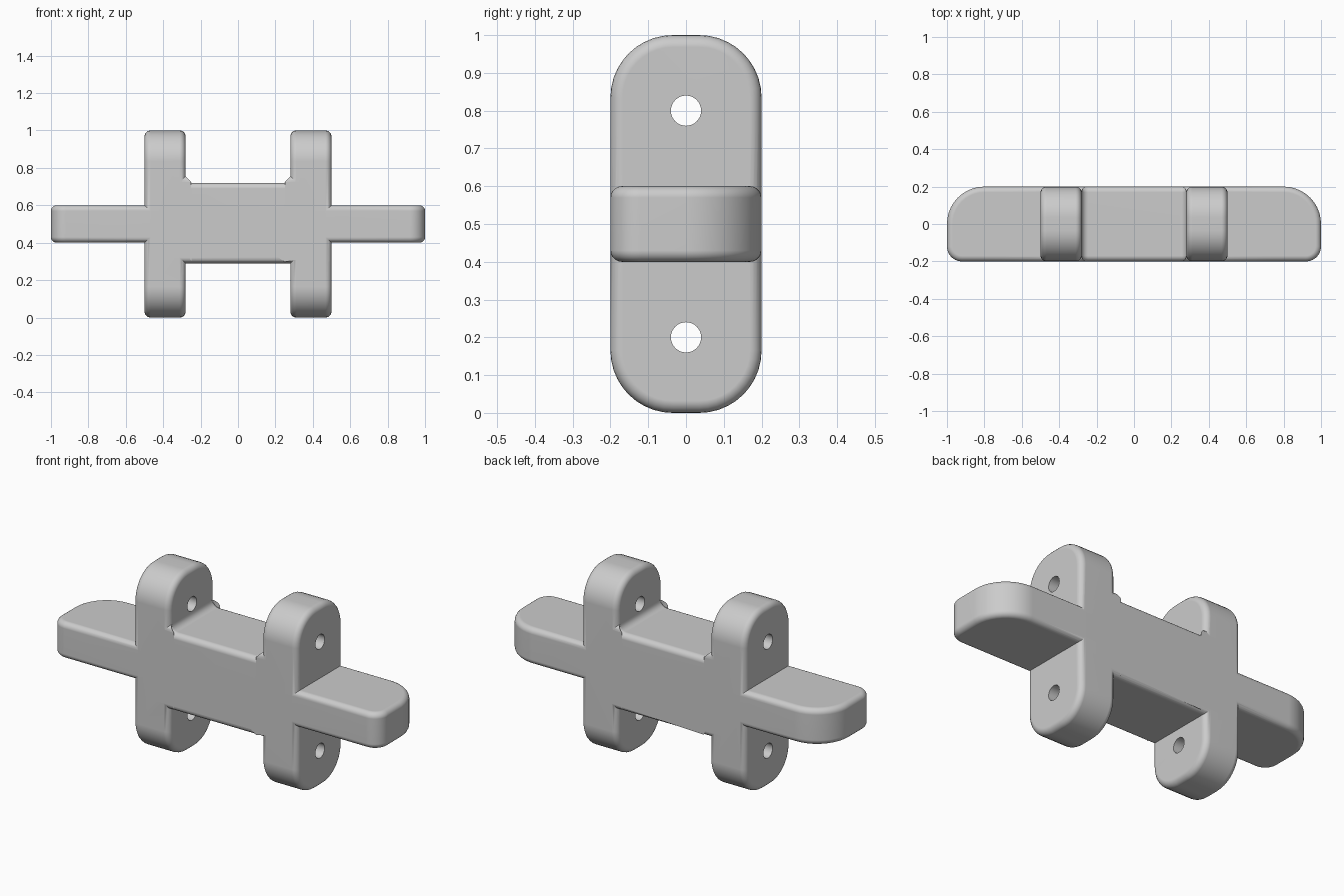
import bpy, bmesh, math
from mathutils import Vector

if "Cube" in bpy.data.objects:
    bpy.data.objects.remove(bpy.data.objects["Cube"], do_unlink=True)

GREY = (0.6, 0.6, 0.6, 1.0)
mat = bpy.data.materials.new("light_grey")
mat.use_nodes = True
mat.diffuse_color = GREY
bsdf = mat.node_tree.nodes["Principled BSDF"]
bsdf.inputs["Base Color"].default_value = GREY


def rounded(corners, seg=10):
    """Outline from (u, v, radius) right-angle corners."""
    out = []
    for i, (u, v, r) in enumerate(corners):
        p = Vector((u, v))
        if r == 0:
            out.append(p)
            continue
        da = (Vector(corners[i - 1][:2]) - p).normalized()
        db = (Vector(corners[(i + 1) % len(corners)][:2]) - p).normalized()
        c = p + r * (da + db)
        for k in range(seg + 1):
            t = math.pi / 2 * k / seg
            out.append(c - r * (db * math.cos(t) + da * math.sin(t)))
    return out


def slab(name, outline, lo, hi, place, rim):
    """Extrude an outline from lo to hi and round both rims."""
    bm = bmesh.new()
    rings = [[bm.verts.new(place(p.x, p.y, d)) for p in outline] for d in (lo, hi)]
    caps = [bm.faces.new(ring) for ring in rings]
    n = len(outline)
    for i in range(n):
        j = (i + 1) % n
        bm.faces.new((rings[0][i], rings[0][j], rings[1][j], rings[1][i]))
    bmesh.ops.recalc_face_normals(bm, faces=bm.faces[:])
    if rim:
        edges = list({e for f in caps for e in f.edges})
        bmesh.ops.bevel(bm, geom=edges, offset=rim, segments=5, profile=0.5,
                        affect='EDGES', clamp_overlap=False)
    bmesh.ops.recalc_face_normals(bm, faces=bm.faces[:])
    me = bpy.data.meshes.new(name)
    bm.to_mesh(me)
    bm.free()
    me.materials.append(mat)
    ob = bpy.data.objects.new(name, me)
    bpy.context.collection.objects.link(ob)
    return ob


def combine(target, other, operation):
    mod = target.modifiers.new(operation.lower(), 'BOOLEAN')
    mod.operation = operation
    mod.solver = 'EXACT'
    mod.object = other
    bpy.context.view_layer.objects.active = target
    bpy.ops.object.modifier_apply(modifier=mod.name)
    bpy.data.objects.remove(other, do_unlink=True)


def on_yz(u, v, d):
    return (d, u, v)


def on_xy(u, v, d):
    return (u, v, d)


def on_xz(u, v, d):
    return (u, d, v)


# Centre block, with fillets rising into the cheek plates along its top
block = rounded([(-0.4, 0.29, 0), (0.4, 0.29, 0), (0.4, 0.755, 0), (0.28, 0.755, 0),
                 (0.28, 0.72, 0.035), (-0.28, 0.72, 0.035), (-0.28, 0.755, 0),
                 (-0.4, 0.755, 0)], 6)
body = slab("bracket_body", block, -0.2, 0.2, on_xz, 0.03)

# Long horizontal bar forming both side arms, rounder at the back
bar = rounded([(-1, -0.2, 0.08), (1, -0.2, 0.08), (1, 0.2, 0.2), (-1, 0.2, 0.2)])
combine(body, slab("arm_bar", bar, 0.4, 0.6, on_xy, 0.03), 'UNION')

# Two upright cheek plates with rounded ends
cheek = rounded([(-0.2, 0, 0.165), (0.2, 0, 0.165), (0.2, 1, 0.165), (-0.2, 1, 0.165)])
for side, lo in (("left", 0.28), ("right", -0.5)):
    combine(body, slab(side + "_cheek", cheek, lo, lo + 0.22, on_yz, 0.032), 'UNION')

# Pin holes through both cheeks
for z in (0.2, 0.8):
    circle = [Vector((0.04 * math.cos(math.tau * i / 32), z + 0.04 * math.sin(math.tau * i / 32)))
              for i in range(32)]
    combine(body, slab("pin_hole", circle, -0.6, 0.6, on_yz, 0), 'DIFFERENCE')

# Smooth rounded edges, crisp creases
bpy.ops.object.select_all(action='DESELECT')
body.select_set(True)
bpy.context.view_layer.objects.active = body
bpy.ops.object.shade_smooth_by_angle(angle=math.radians(30))
normals = body.modifiers.new("weighted_normals", 'WEIGHTED_NORMAL')
normals.keep_sharp = True
